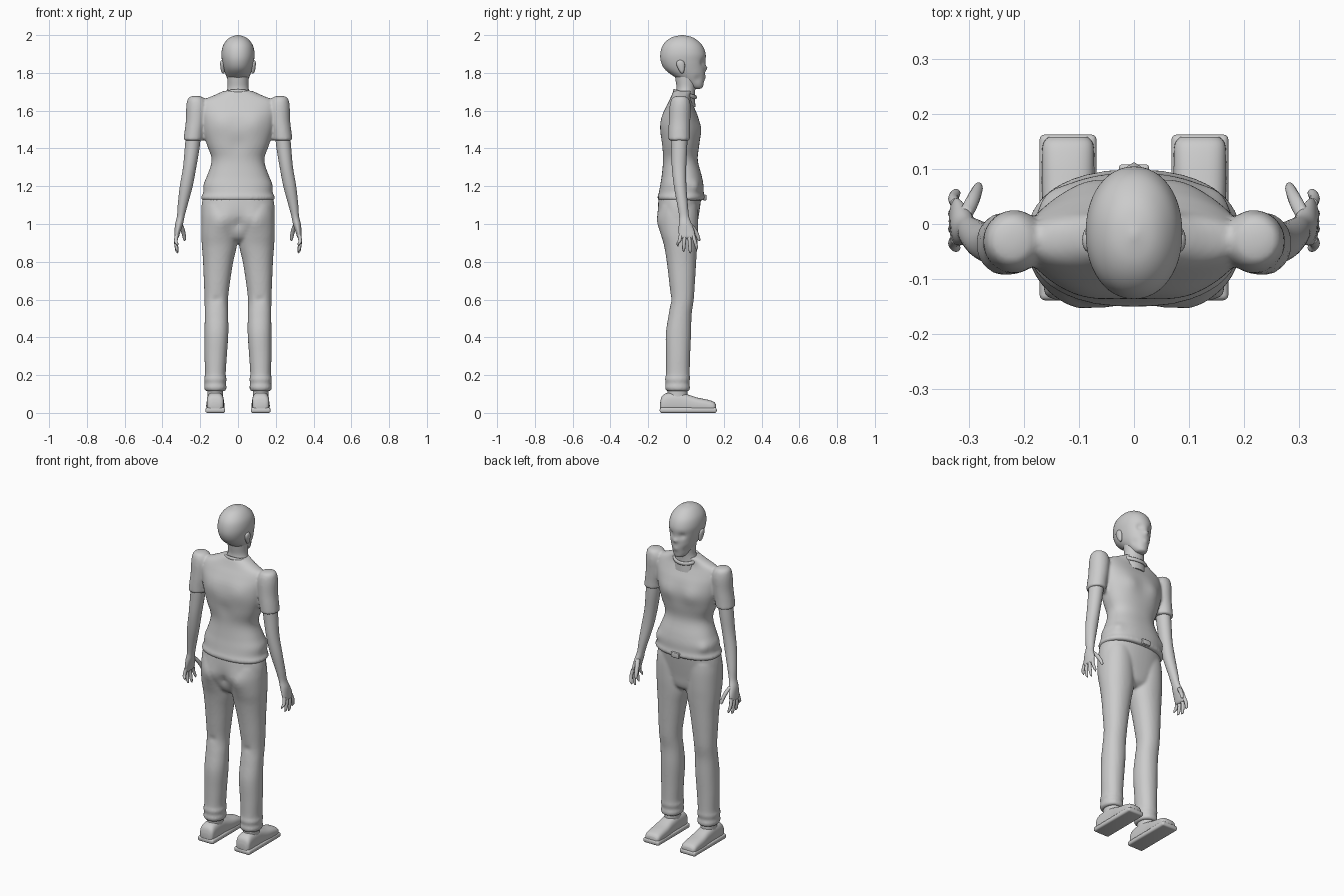
import bpy, bmesh, math
from mathutils import Vector

grey = bpy.data.materials.new("plain grey")
grey.diffuse_color = (0.6, 0.6, 0.6, 1)


def spline(a, b, c, d, t):
    return 0.5 * (2*b + (c-a)*t + (2*a-5*b+4*c-d)*t*t + (3*b-a-3*c+d)*t**3)


def smooth_rows(rows, n):
    out = []
    for i in range(len(rows) - 1):
        q = [rows[max(0, min(len(rows) - 1, i + k))] for k in (-1, 0, 1, 2)]
        for j in range(n):
            out.append([spline(*v, j / n) for v in zip(*q)])
    return out + [list(rows[-1])]


def loft(bm, rows, axis="z", sides=32, e=2.0, n=4):
    """Rows are centre x, y, z and two radii; rings lie across the axis."""
    rings = []
    for x, y, z, r1, r2 in smooth_rows(rows, n):
        ring = []
        for k in range(sides):
            a = 2 * math.pi * k / sides
            c, s = math.cos(a), math.sin(a)
            u = max(r1, .001) * math.copysign(abs(c) ** (2 / e), c)
            v = max(r2, .001) * math.copysign(abs(s) ** (2 / e), s)
            ring.append(bm.verts.new((x+u, y+v, z) if axis == "z" else (x+u, y, z+v)))
        rings.append(ring)
    for p, q in zip(rings, rings[1:]):
        for k in range(sides):
            m = (k + 1) % sides
            bm.faces.new((p[k], p[m], q[m], q[k]))
    bm.faces.new(rings[0][::-1])
    bm.faces.new(rings[-1])


def bump(bm, centre, radius, push):
    """Soft local push, used for muscles and facial features."""
    for v in bm.verts:
        d = (v.co - Vector(centre)).length / radius
        v.co += Vector(push) * math.exp(-d * d * 2)


def finish(name, bm, voxel=0, angle=50):
    bmesh.ops.recalc_face_normals(bm, faces=bm.faces)
    me = bpy.data.meshes.new(name)
    bm.to_mesh(me)
    bm.free()
    ob = bpy.data.objects.new(name, me)
    bpy.context.collection.objects.link(ob)
    me.materials.append(grey)
    if voxel:
        r = ob.modifiers.new("blend", "REMESH")
        r.mode, r.voxel_size, r.use_smooth_shade = "VOXEL", voxel, True
        s = ob.modifiers.new("soften", "SMOOTH")
        s.factor, s.iterations = 0.5, 4
    else:
        bpy.ops.object.select_all(action="DESELECT")
        ob.select_set(True)
        bpy.context.view_layer.objects.active = ob
        bpy.ops.object.shade_smooth_by_angle(angle=math.radians(angle))
    return ob


def box(bm, centre, size, bevel):
    vs = bmesh.ops.create_cube(bm, size=1)["verts"]
    for v in vs:
        v.co = Vector(centre) + Vector(a * b for a, b in zip(v.co, size))
    es = list({e for v in vs for e in v.link_edges})
    bmesh.ops.bevel(bm, geom=es, offset=bevel, segments=3, affect="EDGES", profile=0.5)


# head with brow, eye sockets, nose and chin
bm = bmesh.new()
loft(bm, [(0, .062, 1.716, .012, .012), (0, .055, 1.724, .03, .033),
          (0, .04, 1.75, .047, .054), (0, .015, 1.785, .063, .085),
          (0, -.006, 1.82, .075, .107), (0, -.015, 1.86, .084, .118),
          (0, -.016, 1.90, .088, .12), (0, -.018, 1.94, .081, .108),
          (0, -.02, 1.97, .063, .083), (0, -.02, 1.99, .038, .05),
          (0, -.02, 2.0, .004, .005)], sides=48, n=5, e=2.1)
for s in (-1, 1):
    bump(bm, (s * .035, .09, 1.855), .025, (0, -.012, 0))
    bump(bm, (s * .04, .06, 1.77), .03, (-s * .004, -.006, 0))
bump(bm, (0, .10, 1.825), .018, (0, .012, 0))
bump(bm, (0, .095, 1.775), .018, (0, .005, 0))
finish("head", bm)

# neck
bm = bmesh.new()
loft(bm, [(0, -.01, 1.62, .075, .06), (0, -.005, 1.68, .066, .052),
          (0, 0, 1.72, .056, .05), (0, 0, 1.76, .056, .055),
          (0, -.005, 1.82, .06, .06)])
finish("neck", bm)

# ears
for s in (-1, 1):
    bm = bmesh.new()
    loft(bm, [(s*.077, -.02, 1.797, .004, .004), (s*.08, -.022, 1.808, .009, .012),
              (s*.083, -.028, 1.84, .011, .022), (s*.084, -.03, 1.86, .009, .018),
              (s*.083, -.03, 1.868, .003, .005)], sides=16)
    finish("ear", bm)

# shirt: torso and both short sleeves blended together
bm = bmesh.new()
loft(bm, [(0, -.026, 1.125, .186, .118), (0, -.026, 1.14, .196, .126),
          (0, -.025, 1.165, .184, .119), (0, -.022, 1.21, .182, .114),
          (0, -.023, 1.26, .162, .105), (0, -.03, 1.34, .139, .092),
          (0, -.031, 1.42, .165, .101), (0, -.031, 1.50, .188, .105),
          (0, -.032, 1.57, .198, .094), (0, -.032, 1.62, .20, .074),
          (0, -.03, 1.655, .185, .058), (0, -.025, 1.68, .13, .052),
          (0, -.015, 1.705, .075, .052)], sides=64, e=2.3)
for s in (-1, 1):
    bump(bm, (s * .08, .07, 1.5), .08, (0, .012, 0))
    bump(bm, (s * .09, -.13, 1.54), .08, (0, -.008, 0))
    bump(bm, (s * .15, .05, 1.2), .04, (s * .006, .006, 0))
bump(bm, (0, -.14, 1.42), .07, (0, .008, 0))
for s in (-1, 1):
    loft(bm, [(s*.225, -.03, 1.678, .015, .015), (s*.222, -.03, 1.667, .042, .043),
              (s*.218, -.031, 1.625, .056, .056), (s*.222, -.034, 1.55, .054, .057),
              (s*.231, -.036, 1.49, .052, .057), (s*.237, -.036, 1.442, .052, .057)])
finish("shirt", bm, voxel=.008)

# collar rim, lower at the front
bm = bmesh.new()
seg, tube = 40, 10
ring = []
for i in range(seg):
    a = 2 * math.pi * i / seg
    d = Vector((math.cos(a), math.sin(a), 0))
    c = Vector((.071 * d.x, -.006 + .057 * d.y, 1.687 - .016 * d.y))
    ring.append([bm.verts.new(c + d * .007 * math.cos(b) + Vector((0, 0, .011 * math.sin(b))))
                 for b in (2 * math.pi * k / tube for k in range(tube))])
for i in range(seg):
    p, q = ring[i], ring[(i + 1) % seg]
    for k in range(tube):
        bm.faces.new((p[k], q[k], q[(k + 1) % tube], p[(k + 1) % tube]))
finish("collar", bm)

# trousers: pelvis and both legs blended together
bm = bmesh.new()
loft(bm, [(0, -.025, .90, .05, .045), (0, -.03, .93, .12, .08),
          (0, -.037, 1.0, .186, .098), (0, -.037, 1.08, .194, .11),
          (0, -.032, 1.14, .186, .113)], sides=48, e=2.2)
for s in (-1, 1):
    loft(bm, [(s*.12, -.043, .115, .053, .06), (s*.12, -.045, .135, .06, .067),
              (s*.12, -.045, .155, .056, .062), (s*.12, -.045, .18, .06, .067),
              (s*.12, -.043, .205, .055, .063), (s*.118, -.042, .30, .059, .064),
              (s*.114, -.04, .42, .063, .067), (s*.114, -.031, .52, .062, .061),
              (s*.115, -.02, .60, .062, .061), (s*.111, -.021, .70, .070, .069),
              (s*.105, -.024, .80, .080, .078), (s*.099, -.028, .88, .092, .087),
              (s*.099, -.034, .95, .095, .097), (s*.1, -.036, 1.04, .093, .1),
              (s*.1, -.035, 1.1, .085, .095)], e=2.15)
for s in (-1, 1):
    bump(bm, (s * .085, -.13, 1.02), .08, (0, -.02, 0))
    bump(bm, (s * .115, -.08, .6), .025, (0, .008, 0))
bump(bm, (0, -.14, 1.0), .04, (0, .012, 0))
finish("trousers", bm, voxel=.008)

# belt buckle
bm = bmesh.new()
box(bm, (0, .099, 1.14), (.054, .018, .03), .004)
finish("belt_buckle", bm)

for s in (-1, 1):
    # arm and palm
    bm = bmesh.new()
    loft(bm, [(s*.235, -.036, 1.48, .04, .044), (s*.243, -.036, 1.40, .039, .042),
              (s*.256, -.037, 1.30, .035, .038), (s*.274, -.031, 1.20, .034, .033),
              (s*.293, -.018, 1.10, .026, .028), (s*.303, -.01, 1.04, .02, .026),
              (s*.312, -.004, 1.0, .021, .034), (s*.32, .003, .96, .016, .042),
              (s*.325, .005, .932, .012, .041), (s*.325, .005, .924, .006, .034)])
    # fingers and thumb
    for y0, y1, tip in ((-.027, -.043, .882), (-.006, -.012, .853),
                        (.016, .022, .845), (.037, .056, .862)):
        m = (y0 + y1) / 2
        loft(bm, [(s*.324, y0, .945, .010, .010), (s*.329, m, .91, .0095, .0095),
                  (s*.324, y1, tip + .015, .008, .008), (s*.319, y1, tip, .002, .002)],
             sides=12)
    loft(bm, [(s*.308, .015, 1.005, .012, .014), (s*.295, .04, .975, .012, .014),
              (s*.286, .06, .94, .010, .011), (s*.283, .068, .917, .007, .008),
              (s*.283, .07, .91, .002, .002)], sides=12)
    finish("arm_and_hand", bm)

    # ankle
    bm = bmesh.new()
    loft(bm, [(s*.12, -.045, .05, .044, .06), (s*.12, -.045, .09, .041, .053),
              (s*.12, -.045, .14, .043, .052)])
    finish("ankle", bm)

    # shoe upper
    bm = bmesh.new()
    loft(bm, [(s*.12, -.137, .035, .025, .02), (s*.12, -.128, .045, .041, .042),
              (s*.12, -.10, .052, .045, .054), (s*.12, -.04, .053, .045, .056),
              (s*.12, .01, .047, .045, .05), (s*.12, .06, .040, .048, .041),
              (s*.12, .11, .035, .048, .036), (s*.12, .145, .03, .046, .030),
              (s*.12, .158, .026, .036, .02)], axis="y", e=2.8)
    for v in bm.verts:
        v.co.z = max(v.co.z, .006)
    finish("shoe_upper", bm)

    # shoe sole
    bm = bmesh.new()
    box(bm, (s * .12, .012, .014), (.104, .302, .028), .01)
    finish("shoe_sole", bm)
